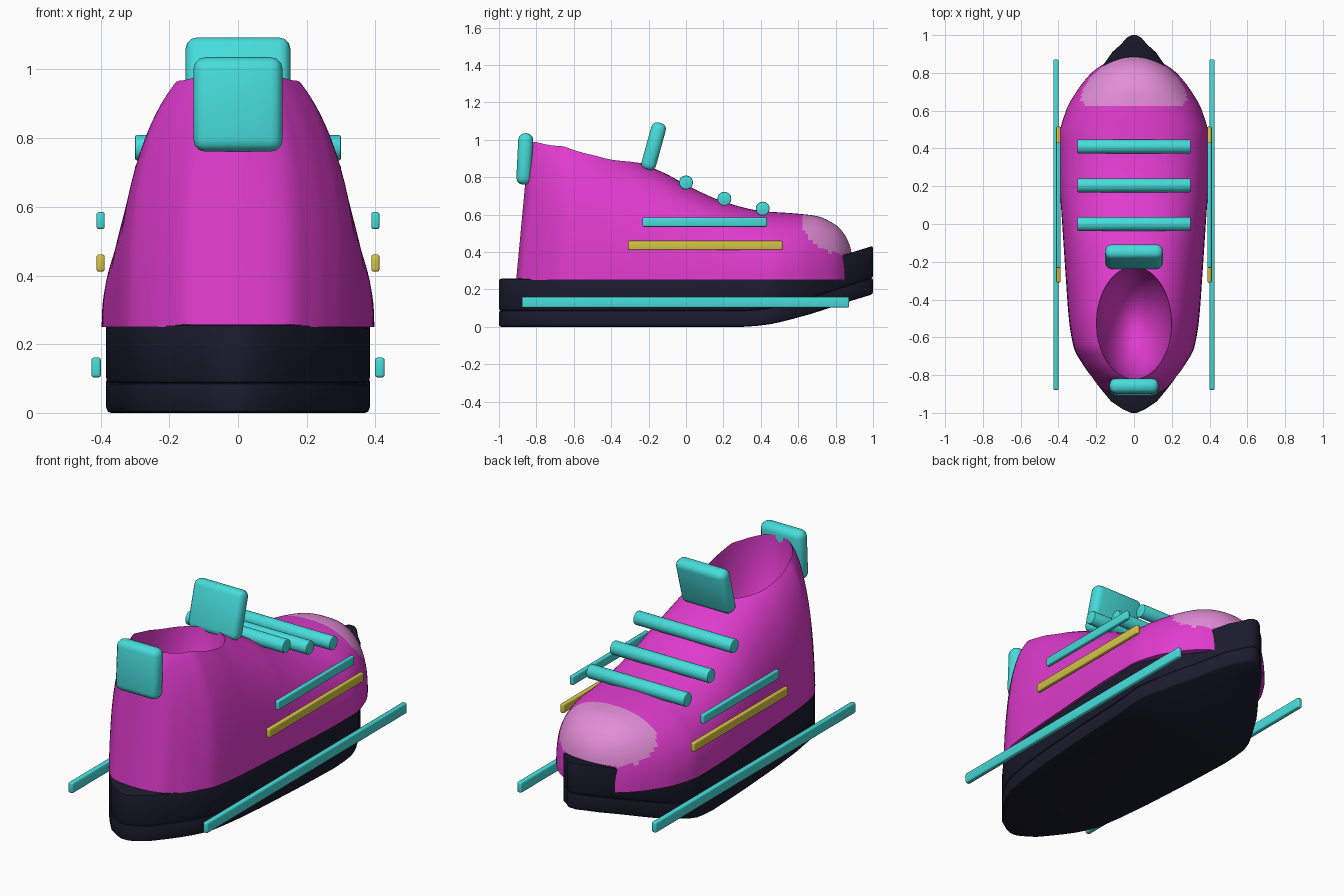
import bpy, bmesh, math
from mathutils import Vector

if "Cube" in bpy.data.objects:
    bpy.data.objects.remove(bpy.data.objects["Cube"])


def material(name, r, g, b):
    m = bpy.data.materials.new(name)
    m.diffuse_color = tuple((c / 255) ** 2.2 for c in (r, g, b)) + (1,)
    m.use_nodes = True
    m.node_tree.nodes["Principled BSDF"].inputs["Base Color"].default_value = m.diffuse_color
    return m


MAGENTA = material("magenta", 224, 62, 205)
PALE = material("pale pink", 226, 140, 214)
CYAN = material("cyan", 72, 220, 218)
YELLOW = material("yellow", 214, 194, 72)
DARK = material("dark navy", 32, 32, 48)


def interp(keys, y):
    """Smooth monotone curve through (y, value) keys."""
    n = len(keys)
    y = min(max(y, keys[0][0]), keys[-1][0])
    d = [(keys[i + 1][1] - keys[i][1]) / (keys[i + 1][0] - keys[i][0]) for i in range(n - 1)]
    m = [d[0]] + [2 * a * b / (a + b) if a * b > 0 else 0 for a, b in zip(d, d[1:])] + [d[-1]]
    i = next(k for k in range(n - 1) if y <= keys[k + 1][0])
    h = keys[i + 1][0] - keys[i][0]
    t = (y - keys[i][0]) / h
    return ((2 * t**3 - 3 * t**2 + 1) * keys[i][1] + (t**3 - 2 * t**2 + t) * h * m[i]
            + (3 * t**2 - 2 * t**3) * keys[i + 1][1] + (t**3 - t**2) * h * m[i + 1])


def loft(name, rings, mat):
    bm = bmesh.new()
    vr = [[bm.verts.new(p) for p in ring] for ring in rings]
    k = len(vr[0])
    for a, b in zip(vr, vr[1:]):
        for i in range(k):
            bm.faces.new((a[i], a[(i + 1) % k], b[(i + 1) % k], b[i]))
    bm.faces.new(vr[0])
    bm.faces.new(vr[-1])
    bmesh.ops.recalc_face_normals(bm, faces=bm.faces)
    me = bpy.data.meshes.new(name)
    bm.to_mesh(me)
    bm.free()
    ob = bpy.data.objects.new(name, me)
    bpy.context.collection.objects.link(ob)
    me.materials.append(mat)
    return ob


def smooth(ob, angle=40):
    bpy.ops.object.select_all(action='DESELECT')
    ob.select_set(True)
    bpy.context.view_layer.objects.active = ob
    bpy.ops.object.shade_smooth_by_angle(angle=math.radians(angle))


def bevel(ob, width, segments=3):
    b = ob.modifiers.new("bevel", 'BEVEL')
    b.width, b.segments = width, segments
    b.limit_method = 'ANGLE'
    b.angle_limit = math.radians(40)
    bpy.context.view_layer.objects.active = ob
    bpy.ops.object.modifier_apply(modifier=b.name)
    smooth(ob)


def box(name, centre, size, mat, width, tilt=0):
    bpy.ops.mesh.primitive_cube_add(size=1, location=centre)
    ob = bpy.context.object
    ob.name = name
    for v in ob.data.vertices:
        v.co *= Vector(size)
    ob.rotation_euler.x = tilt
    ob.data.materials.append(mat)
    bevel(ob, width)
    return ob


# Sole layers: shared outline, raised at the toe
OUTLINE = [(-1, .015), (-.98, .06), (-.94, .12), (-.88, .17), (-.77, .25), (-.65, .305),
           (-.3, .35), (0, .37), (.45, .385), (.56, .345), (.66, .29), (.77, .21),
           (.86, .15), (.91, .115), (.95, .07), (.985, .04), (1, .012)]
SPRING = [(-1, 0), (.3, 0), (.42, .01), (.6, .05), (.87, .135), (1, .175)]


def sole(name, z0, z1):
    ys = sorted({y for y, _ in OUTLINE} | {.15, .3, .38, .5, .71, .815, -.83, -.71, -.5})
    rings = []
    for y in ys:
        w, f = interp(OUTLINE, y), interp(SPRING, y)
        rings.append([(-w, y, z0 + f), (w, y, z0 + f), (w, y, z1 + f), (-w, y, z1 + f)])
    bevel(loft(name, rings, DARK), .012, 2)


sole("outsole", 0, .088)
sole("midsole", .086, .258)

# Upper: rounded cross-sections along the foot
WIDTH = [(-.908, .03), (-.9, .1), (-.88, .155), (-.83, .205), (-.757, .262), (-.65, .32),
         (-.5, .345), (-.3, .36), (0, .38), (.25, .395), (.45, .397), (.6, .36), (.7, .305),
         (.8, .225), (.85, .155), (.88, .08), (.887, .03)]
HEIGHT = [(-.908, .965), (-.88, .995), (-.8, 1.03), (-.7, 1.045), (-.6, 1.03), (-.5, 1.0),
          (-.4, .95), (-.3, .905), (-.2, .86), (-.1, .815), (0, .76), (.2, .67), (.4, .62),
          (.6, .605), (.7, .592), (.8, .545), (.85, .49), (.88, .42), (.887, .38)]
N = 140
rings = []
for j in range(N + 1):
    y = -.0105 - .8975 * math.cos(math.pi * j / N)
    w, h = interp(WIDTH, y), interp(HEIGHT, y)
    e = 2 / interp([(-.9, 3.2), (-.7, 2.6), (-.5, 2.5), (.9, 2.4)], y)
    lean = .07 * min(1, max(0, (-.6 - y) / .28))
    ring = []
    for i in range(49):
        t = math.pi * i / 48
        c, s = math.cos(t), max(0, math.sin(t))
        x = math.copysign(abs(c) ** e, c) * w
        u = s ** e if s > 1e-6 else 0
        z = .25 + (h - .25) * u
        ring.append((x, y + lean * (z - .25) / .75, z))
    rings.append(ring)
upper = loft("upper", rings, MAGENTA)

# Foot opening hollowed out of the upper
bpy.ops.mesh.primitive_uv_sphere_add(segments=64, ring_count=40, location=(0, -.52, .98))
cutter = bpy.context.object
cutter.name = "opening_cutter"
cutter.scale = (.2, .3, .5)
cutter.hide_render = True
cut = upper.modifiers.new("opening", 'BOOLEAN')
cut.operation, cut.object, cut.solver = 'DIFFERENCE', cutter, 'EXACT'
bpy.context.view_layer.objects.active = upper
bpy.ops.object.modifier_apply(modifier=cut.name)
bpy.data.objects.remove(cutter)

# Toe cap colour inside an elliptical side outline
upper.data.materials.clear()
upper.data.materials.append(MAGENTA)
upper.data.materials.append(PALE)
for p in upper.data.polygons:
    c = p.center
    inside = ((c.y - .84) / .22) ** 2 + ((c.z - .58) / .19) ** 2 < 1
    p.material_index = 1 if inside else 0
smooth(upper, 50)

# Tongue and heel tab
box("tongue", (0, -.173, .965), (.305, .08, .262), CYAN, .033, -.27)
box("heel_tab", (0, -.862, .898), (.26, .08, .275), CYAN, .035, -.05)

# Laces
for i, (y, z) in enumerate([(0, .772), (.205, .685), (.41, .632)]):
    bpy.ops.mesh.primitive_cylinder_add(vertices=32, radius=.037, depth=.6, location=(0, y, z),
                                        rotation=(0, math.pi / 2, 0))
    lace = bpy.context.object
    lace.name = f"lace_{i + 1}"
    lace.data.materials.append(CYAN)
    bevel(lace, .006, 2)

# Side stripes and sole stripes on both sides
for side, s in (("left", -1), ("right", 1)):
    box(f"upper_stripe_{side}", (s * .4, .1, .56), (.024, .665, .05), CYAN, .007)
    box(f"lower_stripe_{side}", (s * .4, .103, .436), (.024, .825, .05), YELLOW, .007)
    box(f"sole_stripe_{side}", (s * .413, -.003, .132), (.028, 1.75, .058), CYAN, .008)
